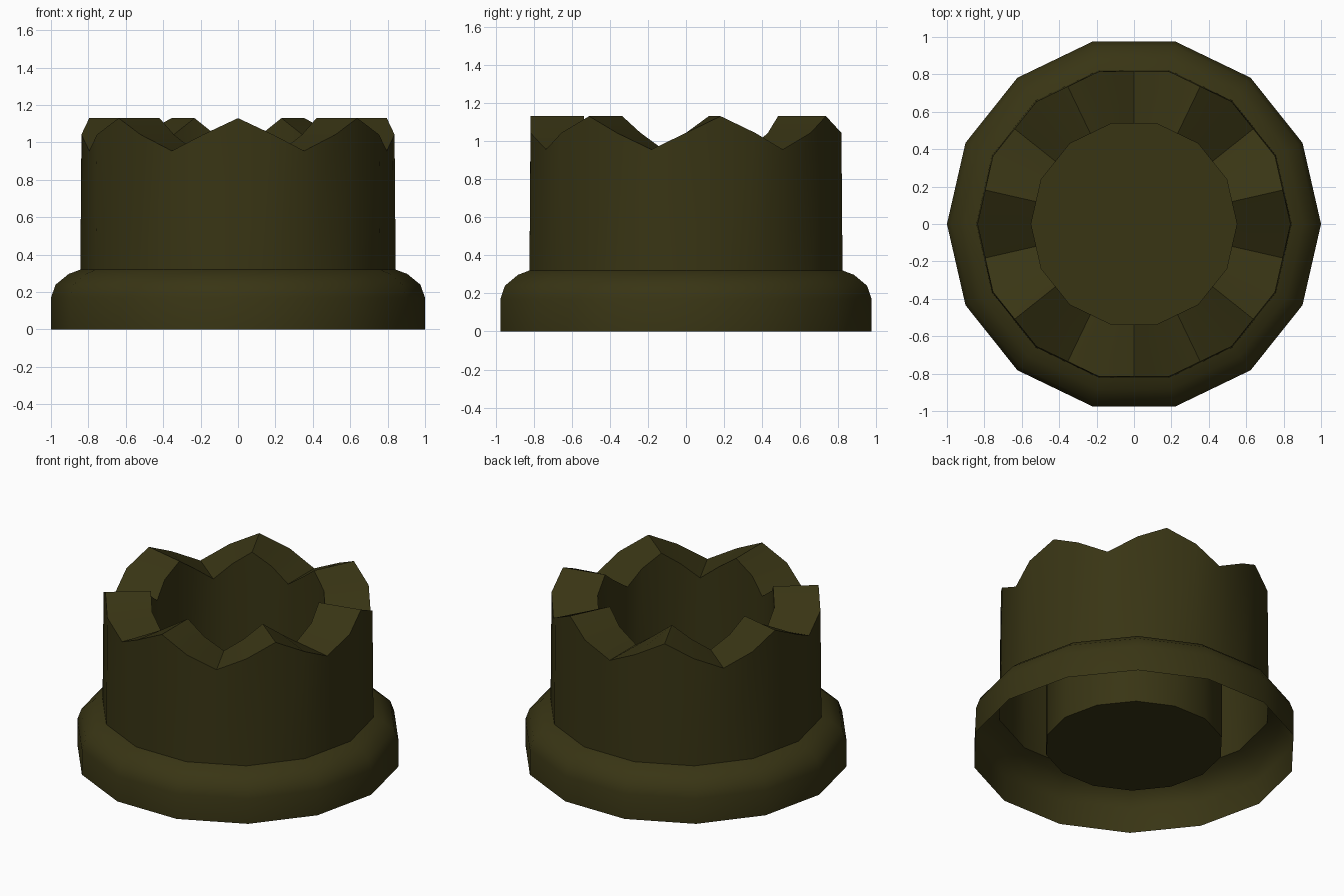
import bpy, bmesh, math

if "Cube" in bpy.data.objects:
    bpy.data.objects.remove(bpy.data.objects["Cube"])

SIDES = 14
N = SIDES * 2          # corners plus the middle of every flat side
PEAK, VALLEY = 1.13, 0.955

olive = bpy.data.materials.new("dark_olive")
olive.diffuse_color = (0.04, 0.035, 0.007, 1)
olive.use_nodes = True
olive.node_tree.nodes["Principled BSDF"].inputs["Base Color"].default_value = olive.diffuse_color


def tooth_height(i):
    """Seven teeth: peaks and valleys sit on alternate side middles."""
    return {1: PEAK, 3: VALLEY}.get(i % 4, (PEAK + VALLEY) / 2)


def turned(name, profile, cap_end=False):
    """Turn a (radius, z) profile; z None means the toothed rim height."""
    bm = bmesh.new()
    rings = []
    for r, z in profile:
        ring = []
        for i in range(N):
            a = math.pi * i / SIDES
            rr = r * (math.cos(math.pi / SIDES) if i % 2 else 1)
            h = tooth_height(i) if z is None else z
            ring.append(bm.verts.new((rr * math.cos(a), rr * math.sin(a), h)))
        rings.append(ring)
    for lo, hi in zip(rings, rings[1:]):
        for i in range(N):
            j = (i + 1) % N
            bm.faces.new((lo[i], lo[j], hi[j], hi[i]))
    if cap_end:
        bm.faces.new(rings[-1])
    mesh = bpy.data.meshes.new(name)
    bm.to_mesh(mesh)
    bm.free()
    obj = bpy.data.objects.new(name, mesh)
    bpy.context.collection.objects.link(obj)
    mesh.materials.append(olive)
    bpy.ops.object.select_all(action='DESELECT')
    obj.select_set(True)
    bpy.context.view_layer.objects.active = obj
    bpy.ops.object.shade_smooth_by_angle(angle=math.radians(55))
    return obj


# Rounded hollow flange, open underneath
turned("base_flange", [(1.0, 0), (1.0, 0.17), (0.975, 0.24), (0.905, 0.297), (0.843, 0.32)])

# Outer wall, toothed rim, inner bore and floor
turned("toothed_cup", [(0.843, 0.32), (0.837, None), (0.55, None), (0.55, 0.04)], cap_end=True)
